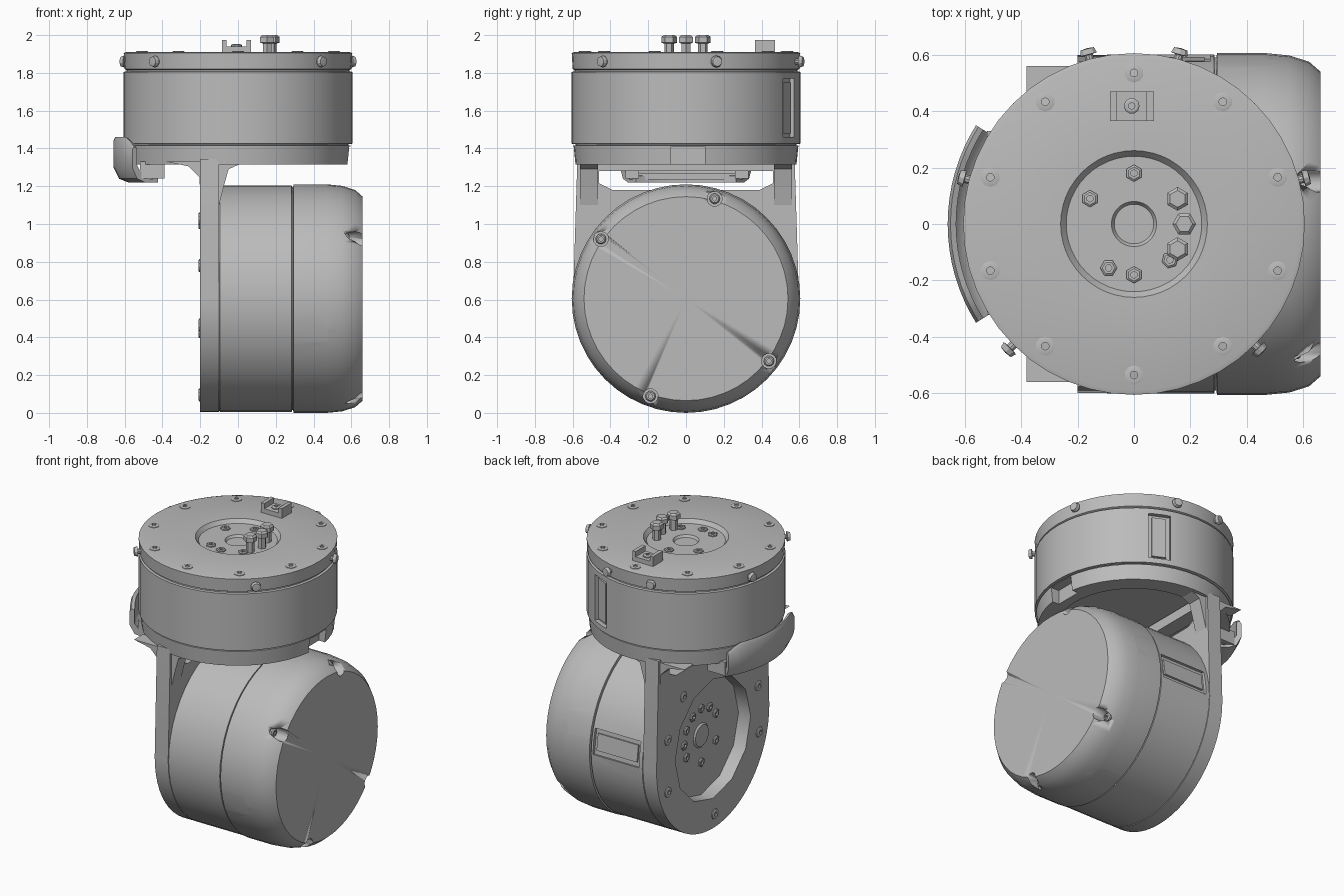
import bpy, bmesh
from math import sin, cos, pi, radians
from mathutils import Matrix, Vector

cube = bpy.data.objects.get("Cube")
if cube:
    bpy.data.objects.remove(cube)

# One metal colour for everything
metal = bpy.data.materials.new("grey_metal")
metal.use_nodes = True
grey = (0.5, 0.5, 0.5, 1)
metal.diffuse_color = grey
metal.node_tree.nodes["Principled BSDF"].inputs["Base Color"].default_value = grey

R = 0.605
# Frames: local z becomes the motor axis
UPPER = Matrix.Identity(4)
LOWER = Matrix(((0, 0, 1, 0), (1, 0, 0, 0), (0, 1, 0, R), (0, 0, 0, 1)))


def finish(name, bm, frame=UPPER, smooth=True):
    bmesh.ops.recalc_face_normals(bm, faces=bm.faces[:])
    bm.transform(frame)
    mesh = bpy.data.meshes.new(name)
    bm.to_mesh(mesh)
    bm.free()
    mesh.materials.append(metal)
    obj = bpy.data.objects.new(name, mesh)
    bpy.context.collection.objects.link(obj)
    if smooth:
        bpy.ops.object.select_all(action='DESELECT')
        obj.select_set(True)
        bpy.context.view_layer.objects.active = obj
        bpy.ops.object.shade_smooth_by_angle(angle=radians(32))
    return obj


def lathe(name, profile, frame=UPPER, n=48):
    """Spin (radius, height) points around the local z axis."""
    bm = bmesh.new()
    rings = []
    for r, h in profile:
        if r == 0:
            rings.append([bm.verts.new((0, 0, h))] * n)
        else:
            rings.append([bm.verts.new((r * cos(2 * pi * i / n), r * sin(2 * pi * i / n), h)) for i in range(n)])
    for a, b in zip(rings, rings[1:]):
        for i in range(n):
            j = (i + 1) % n
            corners = list(dict.fromkeys((a[i], a[j], b[j], b[i])))
            bm.faces.new(corners)
    return finish(name, bm, frame)


def prism(name, points, h0, h1, frame=UPPER, smooth=False):
    """Extrude a closed outline along the local z axis."""
    bm = bmesh.new()
    face = bm.faces.new([bm.verts.new((x, y, h0)) for x, y in points])
    moved = bmesh.ops.extrude_face_region(bm, geom=[face])["geom"]
    bmesh.ops.translate(bm, vec=(0, 0, h1 - h0), verts=[v for v in moved if isinstance(v, bmesh.types.BMVert)])
    return finish(name, bm, frame, smooth)


def box(name, lo, hi, frame=UPPER):
    return prism(name, [(lo[0], lo[1]), (hi[0], lo[1]), (hi[0], hi[1]), (lo[0], hi[1])], lo[2], hi[2], frame)


def polar(r, deg, h):
    return Matrix.Rotation(radians(deg), 4, 'Z') @ Matrix.Translation((r, 0, h))


def cut(target, cutters):
    for c in cutters:
        c.hide_render = True
        c.hide_set(True)
        mod = target.modifiers.new("cut", 'BOOLEAN')
        mod.operation = 'DIFFERENCE'
        mod.solver = 'EXACT'
        mod.object = c


def bolt(name, r, h, frame, n=10):
    """Round head with a driver socket, standing on the local z axis."""
    lathe(name, [(0, -0.03), (r, -0.03), (r, h * 0.6), (r * 0.75, h), (r * 0.4, h), (r * 0.4, h - 0.012),
                 (0, h - 0.012)], frame, n)


# Upper motor housing with stepped bands and a hub recess on top
upper = lathe("upper_housing", [
    (0, 1.36), (0.47, 1.36), (0.47, 1.315), (0.585, 1.315), (0.595, 1.415), (0.585, 1.417), (0.585, 1.423),
    (R, 1.425), (R, 1.805), (0.59, 1.808), (0.59, 1.815), (0.6, 1.82), (R, 1.905), (0.59, 1.91),
    (0.26, 1.91), (0.24, 1.885), (0.08, 1.885), (0.07, 1.87), (0, 1.87)])
cut(upper, [
    box("ring_notch_cutter", (0.53, -0.08, 1.28), (0.7, 0.1, 1.41)),
    box("upper_port_cutter", (0.575, -0.07, 1.46), (0.7, 0.07, 1.77), polar(0, 65, 0))])
box("upper_port_cover", (0.56, -0.045, 1.48), (0.59, 0.045, 1.75), polar(0, 65, 0))

# Lower motor housing with rounded outer end
lower = lathe("lower_housing", [
    (0, -0.12), (0.07, -0.12), (0.08, -0.11), (0.58, -0.11), (0.6, -0.095), (0.6, 0.284), (0.59, 0.286),
    (0.59, 0.292), (R, 0.294), (R, 0.47), (0.597, 0.55), (0.575, 0.62), (0.54, 0.66), (0, 0.66)], LOWER)
lower_cutters = [box("lower_port_cutter", (0.578, -0.085, -0.07), (0.7, 0.085, 0.27),
                     LOWER @ Matrix.Rotation(radians(8), 4, 'Z'))]
# Cable slots with one round end
slot = [(0.29, -0.075), (0.42, -0.075)] + [(0.42 + 0.065 * cos(a), 0.075 * sin(a)) for a in
        [radians(d) for d in (-60, -30, 0, 30, 60)]] + [(0.42, 0.075), (0.29, 0.075)]
for deg in (17, 197, 287):
    along = Matrix(((0, 0, 1, 0), (0, 1, 0, 0), (1, 0, 0, 0), (0, 0, 0, 1)))
    frame = LOWER @ Matrix.Rotation(radians(deg), 4, 'Z') @ along
    lower_cutters.append(prism("slot_cutter", slot, 0.53, 0.7, frame))
# Screw pockets around the rounded end
for deg in (74, 145, 250, 323):
    spot = LOWER @ polar(0.55, deg, 0.57)
    lower_cutters.append(lathe("pocket_cutter", [(0, 0), (0.04, 0), (0.04, 0.2), (0, 0.2)], spot, 12))
    bolt("end_screw", 0.028, 0.02, spot)
cut(lower, lower_cutters)
box("lower_port_cover", (0.56, -0.055, -0.05), (0.59, 0.055, 0.25), LOWER @ Matrix.Rotation(radians(8), 4, 'Z'))

# Side bracket: round plate with straight legs up to the upper ring
arc = [(0.598 * cos(radians(d)), 0.6 * sin(radians(d))) for d in range(180, 361, 6)]
bracket = prism("bracket_plate", arc + [(0.575, 0.74), (-0.575, 0.74)], -0.2, -0.1, LOWER, True)
window = [(-0.46, 0.675), (0.46, 0.675), (0.46, 0.61), (0.39, 0.575), (-0.39, 0.575), (-0.46, 0.61)]
cut(bracket, [
    prism("window_cutter", window, -0.3, 0, LOWER),
    lathe("hub_cutter", [(0, -0.3), (0.4, -0.3), (0.4, 0), (0, 0)], LOWER, 12)])

# Flared feet joining the legs to the ring
flare = [(-0.2, 1.17), (-0.205, 1.25), (-0.26, 1.305), (-0.38, 1.33), (0.04, 1.33), (-0.05, 1.29), (-0.075, 1.2),
         (-0.1, 1.1)]
to_y = Matrix(((1, 0, 0, 0), (0, 0, 1, 0), (0, 1, 0, 0), (0, 0, 0, 1)))
for side in (-1, 1):
    prism("leg_flare", flare, side * 0.465, side * 0.56, to_y)

# Face bolts: top cover and the matching ones on the bracket
for i in range(10):
    bolt("cover_bolt", 0.034, 0.006, polar(0.535, 18 + 36 * i, 1.91))
FLIP = LOWER @ Matrix.Rotation(pi, 4, 'X')
for deg in (20, 92, 164, 200, 236, 308, 340):
    bolt("bracket_bolt", 0.034, 0.01, FLIP @ polar(0.51, deg, 0.2))
for deg in (90, 150, 210, 240, 270, 300, 330, 30, 0):
    bolt("lower_hub_bolt", 0.03, 0.012, FLIP @ polar(0.18, deg, 0.11), 6)
for deg in (90, 150, 240, 270, 315):
    bolt("hub_bolt", 0.03, 0.012, polar(0.18, deg, 1.885), 6)

# Raised hex pins on the upper hub
for deg in (-30, 0, 30):
    lathe("hub_pin", [(0, 1.88), (0.026, 1.88), (0.026, 1.955), (0.042, 1.96), (0.042, 1.99), (0.03, 2.0), (0, 2.0)],
          polar(0.178, deg, 0), 6)

# Radial screws around the top band
for deg in (15, 75, 105, 165, 225, 315):
    frame = polar(0.6, deg, 1.86) @ Matrix.Rotation(pi / 2, 4, 'Y')
    lathe("side_screw", [(0, -0.02), (0.016, -0.02), (0.016, 0.02), (0.032, 0.022), (0.026, 0.042), (0, 0.045)], frame, 10)

# Cable socket on the top cover
box("socket_base", (-0.085, 0.365, 1.9), (0.07, 0.47, 1.94))
for x in (-0.085, 0.045):
    box("socket_wall", (x, 0.365, 1.935), (x + 0.025, 0.47, 1.975))
bolt("socket_screw", 0.028, 0.012, Matrix.Translation((-0.008, 0.418, 1.94)))

# Curved guard hugging the right side, with an inward lip and rounded ends
bm = bmesh.new()
steps = 16
sections = []
for i in range(steps + 1):
    t = 2 * i / steps - 1
    a = pi + t * radians(32)
    drop = 0.05 * max(0, abs(t) - 0.8) / 0.2
    shape = [(0.63, 1.45 - drop), (0.65, 1.46 - drop), (0.66, 1.44 - drop), (0.66, 1.3), (0.63, 1.24), (0.58, 1.22),
             (0.5, 1.22), (0.5, 1.255), (0.57, 1.26), (0.61, 1.28), (0.63, 1.31)]
    sections.append([bm.verts.new((r * cos(a), r * sin(a), z)) for r, z in shape])
for a, b in zip(sections, sections[1:]):
    for k in range(len(a)):
        m = (k + 1) % len(a)
        bm.faces.new((a[k], a[m], b[m], b[k]))
bm.faces.new(sections[0])
bm.faces.new(sections[-1])
finish("side_guard", bm)

# Guard mounts below the ring
box("guard_rail", (-0.51, -0.3, 1.235), (-0.45, 0.3, 1.27))
for y in (-0.32, 0.26):
    box("guard_mount", (-0.52, y, 1.24), (-0.39, y + 0.07, 1.33))
